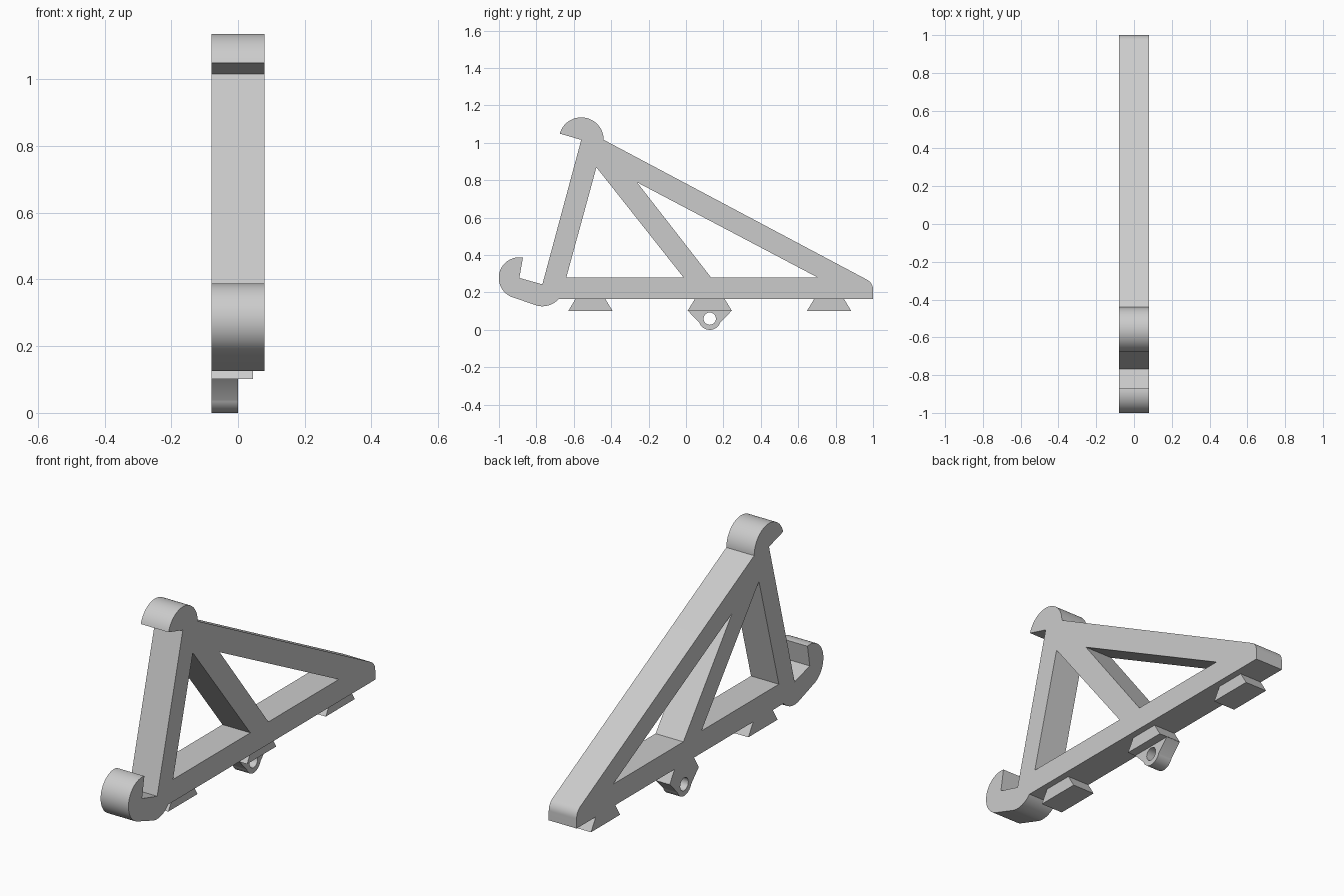
import bpy, bmesh
from math import cos, sin, radians

cube = bpy.data.objects.get("Cube")
if cube:
    bpy.data.objects.remove(cube, do_unlink=True)

grey = bpy.data.materials.new("plain_grey")
grey.use_nodes = True
colour = (0.6, 0.6, 0.6, 1)
grey.diffuse_color = colour
grey.node_tree.nodes["Principled BSDF"].inputs["Base Color"].default_value = colour

HALF = 0.079  # half thickness of the frame


def arc(cy, cz, r, start, end, n=24):
    """Points along an arc in the side plane, angles in degrees."""
    angles = [radians(start + (end - start) * i / n) for i in range(n + 1)]
    return [(cy + r * cos(a), cz + r * sin(a)) for a in angles]


def plate(name, loops, x0, x1):
    """Extrude a side profile (outline first, then holes) from x0 to x1."""
    curve = bpy.data.curves.new(name, "CURVE")
    curve.dimensions = "2D"
    curve.fill_mode = "BOTH"
    curve.extrude = (x1 - x0) / 2
    for loop in loops:
        spline = curve.splines.new("POLY")
        spline.points.add(len(loop) - 1)
        for point, (y, z) in zip(spline.points, loop):
            point.co = (y, z, 0, 1)
        spline.use_cyclic_u = True
    obj = bpy.data.objects.new(name, curve)
    bpy.context.collection.objects.link(obj)
    obj.rotation_euler = (radians(90), 0, radians(90))
    obj.location.x = (x0 + x1) / 2
    bpy.ops.object.select_all(action="DESELECT")
    obj.select_set(True)
    bpy.context.view_layer.objects.active = obj
    bpy.ops.object.convert(target="MESH")
    obj = bpy.context.object
    # Weld caps to walls
    bm = bmesh.new()
    bm.from_mesh(obj.data)
    bmesh.ops.remove_doubles(bm, verts=bm.verts, dist=0.0002)
    bmesh.ops.recalc_face_normals(bm, faces=bm.faces)
    bm.to_mesh(obj.data)
    bm.free()
    obj.data.materials.clear()
    obj.data.materials.append(grey)
    bpy.ops.object.shade_smooth_by_angle(angle=radians(25))
    return obj


# Triangular frame with both hooks and two openings
outline = (
    arc(-0.768, 0.243, 0.117, 255, 319, 14)            # heel of lower hook
    + [(1.0, 0.166)]
    + arc(0.94, 0.215, 0.06, 0, 62, 12)                # rounded rear corner
    + arc(-0.56, 1.016, 0.12, 0, 164, 32)              # upper hook
    + [(-0.56, 1.016), (-0.768, 0.243), (-0.891, 0.278)]
    + arc(-0.891, 0.278, 0.11, 80, 255, 36)            # lower hook
)
front_opening = [(-0.479, 0.869), (-0.64, 0.28), (-0.013, 0.28)]
rear_opening = [(-0.262, 0.789), (0.134, 0.28), (0.704, 0.28)]
plate("frame", [outline, front_opening, rear_opening], -HALF, HALF)

# Dovetail feet under the base rail
for name, y in (("front_foot", -0.511), ("middle_foot", 0.127), ("rear_foot", 0.765)):
    foot = [(y - 0.118, 0.102), (y + 0.118, 0.102), (y + 0.078, 0.168), (y - 0.078, 0.168)]
    plate(name, [foot], -HALF, 0.045)

# Pierced lug below the middle foot
lug = [(0.245, 0.103), (0.009, 0.103)] + arc(0.127, 0.06, 0.06, 200, 340)
plate("pierced_lug", [lug, arc(0.127, 0.06, 0.033, 0, 345, 23)], -HALF, 0.0)
